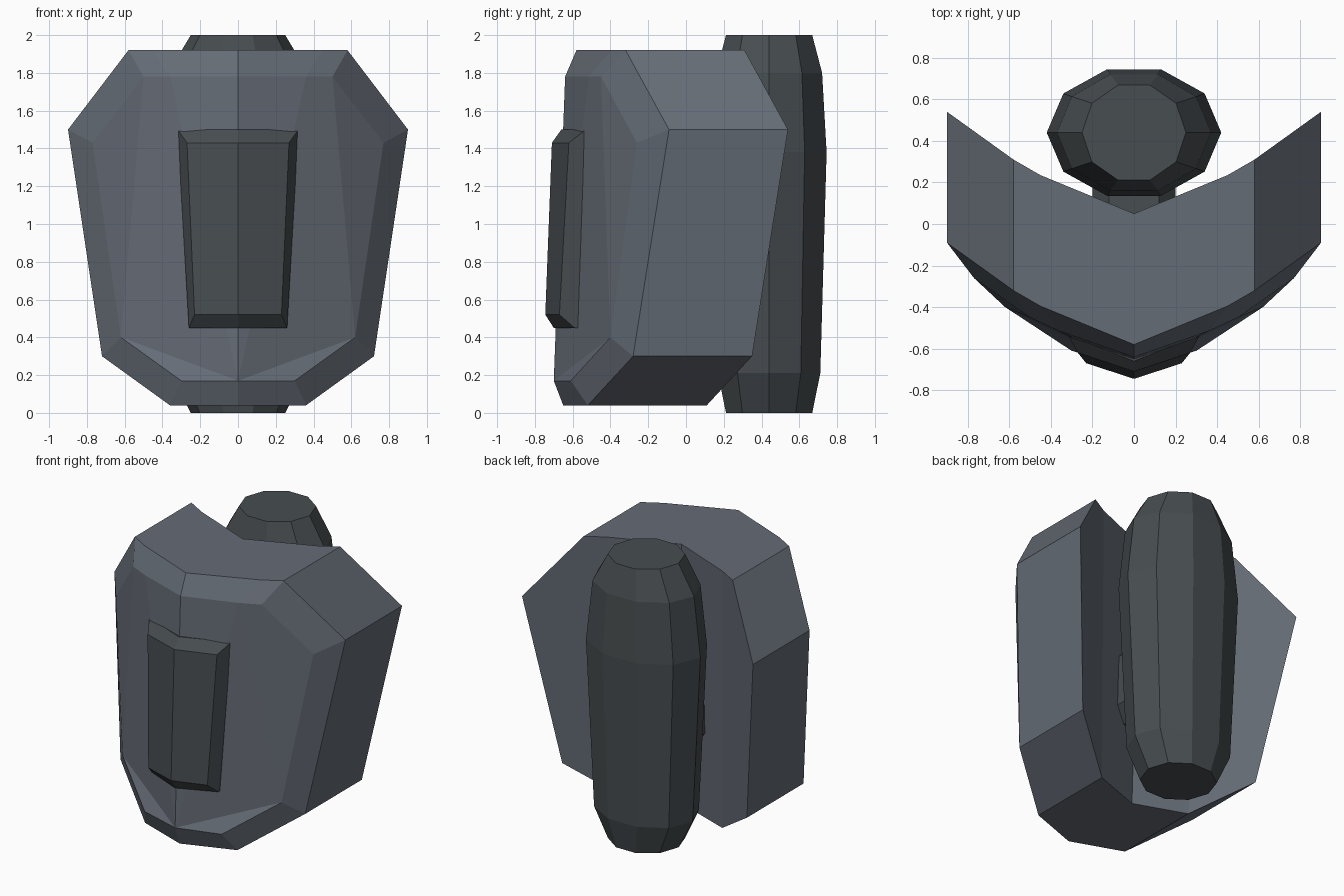
import bpy, bmesh
from math import cos, sin, tau

cube = bpy.data.objects.get("Cube")
if cube:
    bpy.data.objects.remove(cube)


def material(name, rgb):
    m = bpy.data.materials.new(name)
    m.use_nodes = True
    m.diffuse_color = (*rgb, 1)
    m.node_tree.nodes["Principled BSDF"].inputs["Base Color"].default_value = (*rgb, 1)
    return m


armour_grey = material("armour blue grey", (0.13, 0.15, 0.18))
dark_grey = material("dark grey", (0.063, 0.074, 0.08))


def finish(bm, name, mat):
    bmesh.ops.remove_doubles(bm, verts=bm.verts, dist=0.0005)
    bmesh.ops.recalc_face_normals(bm, faces=bm.faces)
    mesh = bpy.data.meshes.new(name)
    bm.to_mesh(mesh)
    bm.free()
    mesh.materials.append(mat)
    obj = bpy.data.objects.new(name, mesh)
    bpy.context.collection.objects.link(obj)


def shift(ring, dy):
    return [(x, y + dy, z) for x, y, z in ring]


def mirrored_shell(name, rings, front, back, mat):
    """Half rings from top centre to bottom centre, joined and mirrored in x."""
    bm = bmesh.new()
    for side in (1, -1):
        loops = [[bm.verts.new((side * x, y, z)) for x, y, z in r] for r in rings]
        for a, b in zip(loops, loops[1:]):
            for i in range(len(a) - 1):
                bm.faces.new((a[i], a[i + 1], b[i + 1], b[i]))
        for loop, cap in ((loops[0], front), (loops[-1], back)):
            for f in cap:
                bm.faces.new([loop[i] for i in f])
    finish(bm, name, mat)


def lofted(name, rings, mat):
    """Closed rings joined into a capped solid."""
    bm = bmesh.new()
    loops = [[bm.verts.new(p) for p in r] for r in rings]
    n = len(loops[0])
    for a, b in zip(loops, loops[1:]):
        for i in range(n):
            j = (i + 1) % n
            bm.faces.new((a[i], a[j], b[j], b[i]))
    bm.faces.new(loops[0])
    bm.faces.new(loops[-1])
    finish(bm, name, mat)


# Curved shield: bevelled front, rim, and the same rim carried back
shield_front = [(0, -0.64, 1.78), (0.36, -0.515, 1.78), (0.5, -0.45, 1.78),
                (0.77, -0.26, 1.43), (0.62, -0.4, 0.4), (0.3, -0.61, 0.17), (0, -0.7, 0.17)]
shield_rim = [(0, -0.58, 1.92), (0.45, -0.395, 1.92), (0.58, -0.32, 1.92),
              (0.9, -0.09, 1.5), (0.72, -0.28, 0.3), (0.36, -0.52, 0.04), (0, -0.65, 0.04)]
mirrored_shell("shield_body", [shield_front, shield_rim, shift(shield_rim, 0.63)],
               [(0, 1, 6), (1, 4, 6), (1, 2, 4), (2, 3, 4), (4, 5, 6)],
               [(0, 1, 5, 6), (1, 2, 3, 4, 5)], armour_grey)

# Tapered raised plate on the front
plate_face = [(0, -0.71, 1.43), (0.27, -0.62, 1.43), (0.23, -0.67, 0.52), (0, -0.745, 0.52)]
plate_rim = [(0, -0.66, 1.5), (0.32, -0.53, 1.5), (0.26, -0.59, 0.45), (0, -0.7, 0.45)]
quad = [(0, 1, 2, 3)]
mirrored_shell("front_plate", [plate_face, plate_rim, shift(plate_rim, 0.04)],
               quad, quad, dark_grey)

# Ten-sided oval canister behind the shield: height, x radius, y radius
canister = [(0, 0.25, 0.24), (0.21, 0.36, 0.285), (1.38, 0.42, 0.32),
            (1.8, 0.37, 0.295), (2, 0.25, 0.24)]
lofted("rear_canister",
       [[(rx * cos(tau * i / 10), 0.44 + ry * sin(tau * i / 10), z) for i in range(10)]
        for z, rx, ry in canister], dark_grey)

# Short chamfered mount joining canister and shield
mount = [(0.12, 1.1), (0.2, 1.0), (0.2, 0.65), (0.12, 0.55)]
mount += [(-x, z) for x, z in reversed(mount)]
lofted("canister_mount", [[(x, y, z) for x, z in mount] for y in (-0.1, 0.3)], dark_grey)
